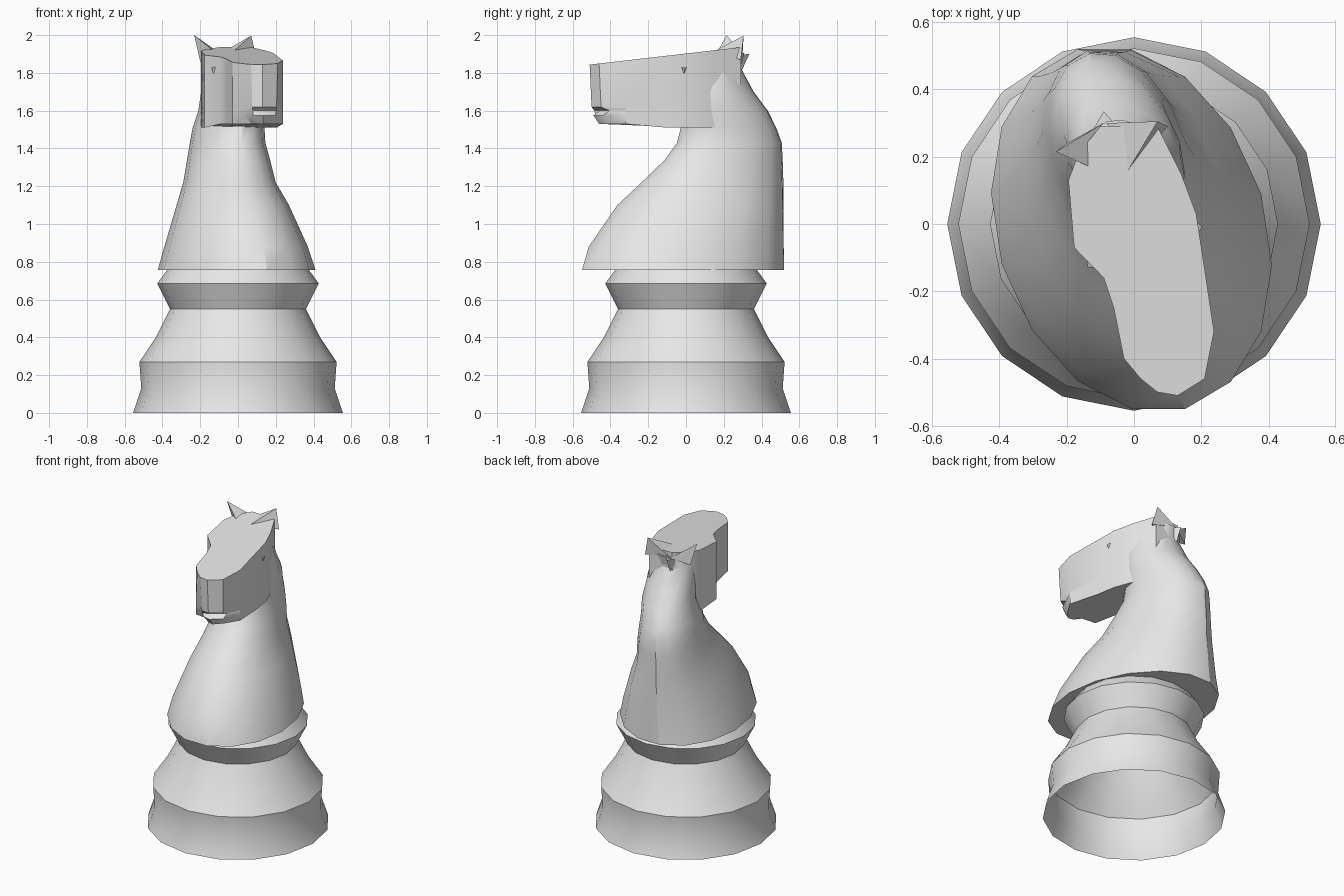
import bpy, bmesh
from math import cos, sin, pi, radians

cube = bpy.data.objects.get("Cube")
if cube:
    bpy.data.objects.remove(cube, do_unlink=True)

grey = bpy.data.materials.new("light_grey")
grey.use_nodes = True
grey.diffuse_color = (0.8, 0.8, 0.8, 1)
grey.node_tree.nodes["Principled BSDF"].inputs["Base Color"].default_value = (0.8, 0.8, 0.8, 1)


def make(name, verts, faces, smooth=True):
    mesh = bpy.data.meshes.new(name)
    mesh.from_pydata(verts, [], faces)
    bm = bmesh.new()
    bm.from_mesh(mesh)
    bmesh.ops.recalc_face_normals(bm, faces=bm.faces)
    bm.to_mesh(mesh)
    bm.free()
    mesh.materials.append(grey)
    obj = bpy.data.objects.new(name, mesh)
    bpy.context.collection.objects.link(obj)
    if smooth:
        bpy.ops.object.select_all(action='DESELECT')
        obj.select_set(True)
        bpy.context.view_layer.objects.active = obj
        bpy.ops.object.shade_smooth_by_angle(angle=radians(30))


def loft(name, rings, cap=True):
    """Skin a stack of equal-sized rings."""
    n = len(rings[0])
    verts = [p for ring in rings for p in ring]
    faces = []
    for r in range(len(rings) - 1):
        for i in range(n):
            j = (i + 1) % n
            faces.append((r*n + i, r*n + j, (r+1)*n + j, (r+1)*n + i))
    if cap:
        faces.append(tuple(reversed(range(n))))
    faces.append(tuple(range(len(verts) - n, len(verts))))
    make(name, verts, faces)


def oval(z, left, right, front, back, skew=0, sides=16):
    """Ring within the given limits; skew turns its long axis."""
    cx, cy = (left + right) / 2, (front + back) / 2
    a, b = (right - left) / 2, (back - front) / 2
    angles = [2 * pi * i / sides for i in range(sides)]
    return [(cx + a * cos(t), cy + b * sin(t + skew), z) for t in angles]


# Turned pedestal, hollow underneath
profile = [(.555, 0), (.512, .13), (.522, .27), (.435, .40),
           (.36, .55), (.428, .685), (.375, .757)]
loft("pedestal", [oval(z, -r, r, -r, r) for r, z in profile], cap=False)

# Chest and neck, turned like the head: height, left, right, front, back, skew
neck = [(.757, -.425, .41, -.56, .53, -.2),
        (.88, -.39, .37, -.525, .527, -.2),
        (1.1, -.325, .27, -.37, .522, -.22),
        (1.22, -.29, .2, -.24, .52, -.24),
        (1.34, -.27, .17, -.115, .515, -.25),
        (1.43, -.255, .145, -.05, .51, -.25),
        (1.51, -.24, .14, -.03, .48, -.25),
        (1.6, -.21, .15, -.01, .435, -.25),
        (1.7, -.195, .15, .01, .36, -.25),
        (1.83, -.18, .125, .04, .29, -.2),
        (1.905, -.15, .08, .08, .31, -.1)]
loft("neck", [oval(*row) for row in neck])

# Head: a turned outline extruded in layers, with a small mouth notch
outline = [(.07, -.5), (.13, -.51), (.21, -.46), (.238, -.32), (.205, -.1),
           (.185, .03), (.14, .15), (.07, .29), (-.1, .29), (-.165, .21),
           (-.195, .13), (-.178, -.07), (-.09, -.16), (-.06, -.25),
           (-.03, -.4), (.02, -.46)]


def layer(z, notch=0, taper=0):
    """Outline at one height; taper narrows the muzzle towards the chin."""
    ring = []
    for x, y in outline:
        if y < -.42:
            y += taper + (notch if x > .1 else 0)
            x += (.14 - x) * taper * 8
        ring.append((x, y, z))
    return ring


jaw = [(x, y, 1.53 if y < -.1 else 1.51) for x, y, z in layer(0, taper=.05)]
crown = [(x, y, 1.845 + (y + .5) * .115) for x, y in outline]
loft("head", [jaw, layer(1.575, taper=.02), layer(1.6, .04, .015),
              layer(1.62, taper=.01), crown])


# Ears and eyelids: three-sided spikes
def spike(name, base, tip):
    make(name, base + [tip], [(0, 1, 2), (0, 1, 3), (1, 2, 3), (2, 0, 3)], False)


spike("right_ear", [(-.2, .24, 1.86), (-.09, .3, 1.9), (-.11, .16, 1.9)],
      (-.232, .215, 2.0))
spike("left_ear", [(-.03, .14, 1.91), (-.08, .3, 1.91), (.1, .29, 1.87)],
      (.07, .305, 1.997))
spike("crest", [(-.17, .2, 1.89), (.03, .2, 1.89), (-.09, .29, 1.8)],
      (-.09, .335, 1.9))


def eyelid(name, x, y, nx, ny):
    """Small spike on the cheek, pointing along (nx, ny)."""
    base = [(x - ny*s - nx*.01, y + nx*s - ny*.01, z)
            for s, z in ((-.025, 1.835), (.025, 1.84), (0, 1.775))]
    spike(name, base, (x + nx*.012, y + ny*.012, 1.82))


eyelid("left_eyelid", .191, -.01, 1, .15)
eyelid("right_eyelid", -.13, -.12, -.7, -.7)
